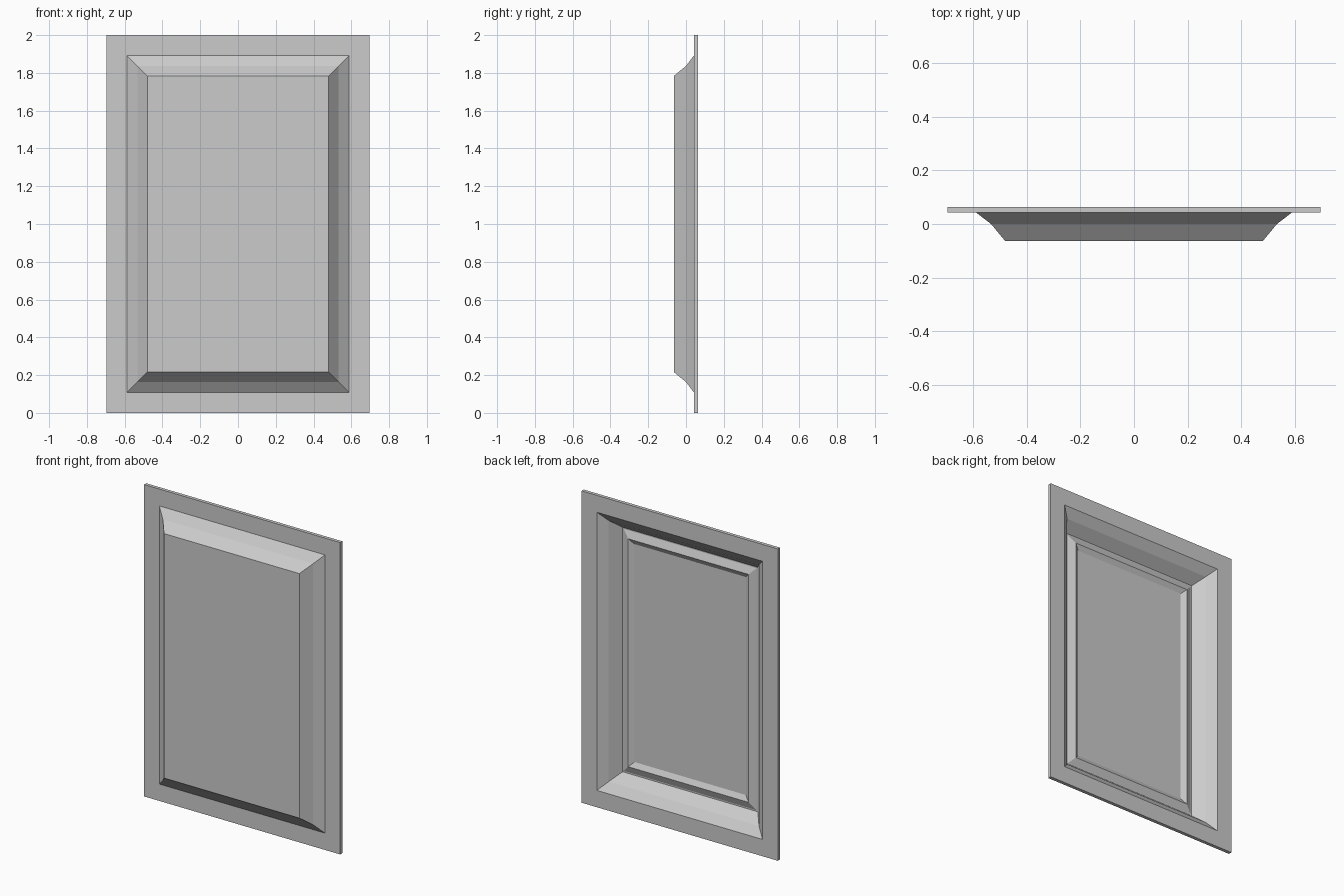
import bpy, bmesh

if "Cube" in bpy.data.objects:
    bpy.data.objects.remove(bpy.data.objects["Cube"])

HX, HZ = 0.696, 1.0      # half width / half height of the panel
SHEET = 0.022            # thickness of the pressed sheet


def loft_rings(name, profile, cap_start=False, cap_end=False, closed=False):
    """Join nested rectangles; each profile point is (inset from border, y)."""
    bm = bmesh.new()
    rings = []
    for inset, y in profile:
        x, z = HX - inset, HZ - inset
        rings.append([bm.verts.new((sx * x, y, 1.0 + sz * z))
                      for sx, sz in ((-1, -1), (1, -1), (1, 1), (-1, 1))])
    pairs = list(zip(rings, rings[1:]))
    if closed:
        pairs.append((rings[-1], rings[0]))
    for a, b in pairs:
        for i in range(4):
            j = (i + 1) % 4
            bm.faces.new((a[i], a[j], b[j], b[i]))
    if cap_start:
        bm.faces.new(rings[0])
    if cap_end:
        bm.faces.new(rings[-1])
    bmesh.ops.recalc_face_normals(bm, faces=bm.faces)
    mesh = bpy.data.meshes.new(name)
    bm.to_mesh(mesh)
    bm.free()
    obj = bpy.data.objects.new(name, mesh)
    bpy.context.collection.objects.link(obj)
    return obj


# Front skin: flat rim, two-step slope, raised field
front = [(0.0, 0.042), (0.108, 0.042), (0.163, 0.0), (0.216, -0.064)]

# Back skin: same shape one sheet thickness behind, with a raised bead
# running around the recessed field
back = [(inset, y + SHEET) for inset, y in front]
floor_y = back[-1][1]
bead = [(0.224, floor_y), (0.269, floor_y + 0.018), (0.301, floor_y)]

loft_rings("raised_door_panel", front[::-1] + back + bead,
           cap_start=True, cap_end=True)
